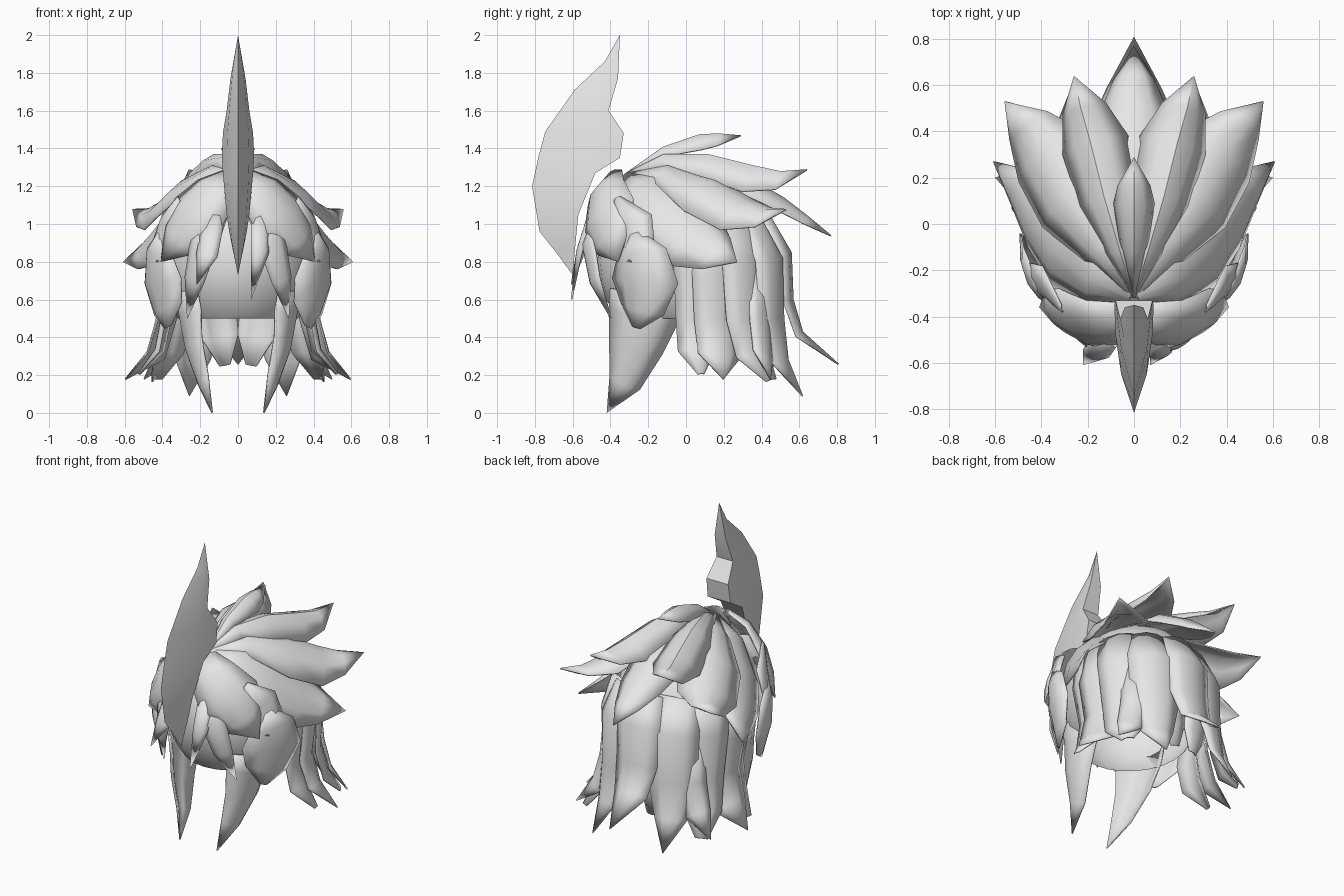
import bpy
import bmesh
import math
from mathutils import Vector

if "Cube" in bpy.data.objects:
    bpy.data.objects.remove(bpy.data.objects["Cube"], do_unlink=True)

# One plain grey for all the hair
grey = bpy.data.materials.new("hair_grey")
grey.use_nodes = True
grey.diffuse_color = (0.8, 0.8, 0.8, 1)
grey.node_tree.nodes["Principled BSDF"].inputs["Base Color"].default_value = (0.8, 0.8, 0.8, 1)


def finish(name, bm, angle=40, thickness=0):
    """Turn a bmesh into a shaded object, optionally a thin shell."""
    bmesh.ops.remove_doubles(bm, verts=bm.verts, dist=0.0005)
    mesh = bpy.data.meshes.new(name)
    bm.to_mesh(mesh)
    bm.free()
    mesh.materials.append(grey)
    obj = bpy.data.objects.new(name, mesh)
    bpy.context.collection.objects.link(obj)
    bpy.ops.object.select_all(action='DESELECT')
    obj.select_set(True)
    bpy.context.view_layer.objects.active = obj
    bpy.ops.object.shade_smooth_by_angle(angle=math.radians(angle))
    if thickness:
        shell = obj.modifiers.new("shell", 'SOLIDIFY')
        shell.thickness = thickness
        shell.offset = -1


def outward(point):
    """Direction away from the middle of the head."""
    return Vector((point.x, point.y, max(point.z - 0.75, 0))).normalized()


def lock(name, stations, curl=0.35, facing=None):
    """Curved leaf of hair along (x, y, z, half width) stations."""
    path = [Vector(s[:3]) for s in stations]
    bm = bmesh.new()
    rows = []
    for i, point in enumerate(path):
        along = (path[min(i + 1, len(path) - 1)] - path[max(i - 1, 0)]).normalized()
        side = along.cross(facing or outward(point)).normalized()
        out = side.cross(along)
        w = stations[i][3]
        rows.append([bm.verts.new(point + side * w * u - out * curl * w * u * u)
                     for u in (-1, -0.5, 0, 0.5, 1)])
    for a, b in zip(rows, rows[1:]):
        for j in range(len(a) - 1):
            bm.faces.new((a[j], a[j + 1], b[j + 1], b[j]))
    finish(name, bm, thickness=0.008)


def lock_pair(name, stations, curl=0.35, sideways=False):
    """The same lock on both sides of the head."""
    for label, sign in (("left", 1), ("right", -1)):
        facing = Vector((sign, -0.15, 0)) if sideways else None
        lock(f"{label}_{name}", [(sign * x, y, z, w) for x, y, z, w in stations], curl, facing)


# Scalp: an egg cut flat at the hairline
bm = bmesh.new()
bmesh.ops.create_uvsphere(bm, u_segments=24, v_segments=14, radius=1)
for v in bm.verts:
    v.co = Vector((v.co.x * 0.42, v.co.y * 0.47, v.co.z * 0.46 + 0.8))
bmesh.ops.bisect_plane(bm, geom=bm.verts[:] + bm.edges[:] + bm.faces[:],
                       plane_co=(0, 0, 0.5), plane_no=(0, 0, -1), clear_outer=True)
finish("scalp", bm)

# Crest: a blade with a sharp front ridge, rounded flanks and a broad back
# columns: ridge y, ridge z, back y, back z, half width
crest = [(-.6, .73, -.6, .73, 0), (-.68, .84, -.58, .95, .045),
         (-.775, .96, -.57, 1.05, .06), (-.815, 1.2, -.48, 1.27, .08),
         (-.78, 1.36, -.35, 1.35, .085), (-.745, 1.49, -.33, 1.48, .08),
         (-.59, 1.71, -.41, 1.6, .06), (-.43, 1.86, -.36, 1.77, .04),
         (-.35, 2, -.35, 2, 0)]
bm = bmesh.new()
rings = []
for fy, fz, by, bz, w in crest:
    my, mz = (fy + by) / 2, (fz + bz) / 2
    rings.append([bm.verts.new(p) for p in ((0, fy, fz), (w * 0.7, my, mz), (w, by, bz),
                                            (-w, by, bz), (-w * 0.7, my, mz))])
for a, b in zip(rings, rings[1:]):
    for j in range(5):
        k = (j + 1) % 5
        bm.faces.new((a[j], a[k], b[k], b[j]))
bmesh.ops.dissolve_degenerate(bm, dist=0.0005, edges=bm.edges)
bmesh.ops.recalc_face_normals(bm, faces=bm.faces)
finish("crest", bm)

# Crown locks fanning back from the parting
lock("crown_centre_lock", [(0, -.32, 1.27, .01), (0, -.12, 1.41, .06),
     (0, .07, 1.475, .09), (0, .17, 1.48, .07), (0, .29, 1.47, 0)], curl=0.9)
lock("crown_back_lock", [(0, -.3, 1.26, .02), (0, .05, 1.31, .12), (0, .35, 1.24, .18),
     (0, .52, 1.14, .15), (0, .65, 1.04, .09), (0, .77, .94, 0)], curl=0.5)
lock_pair("crown_inner_lock", [(0, -.32, 1.27, .01), (.06, -.12, 1.37, .07),
          (.13, .12, 1.37, .13), (.19, .36, 1.31, .15), (.23, .5, 1.28, .1),
          (.26, .64, 1.29, 0)], curl=0.8)
lock_pair("crown_outer_lock", [(.01, -.32, 1.27, .01), (.14, -.1, 1.31, .12),
          (.3, .12, 1.23, .2), (.41, .31, 1.12, .19), (.48, .42, 1.08, .11),
          (.56, .53, 1.08, 0)], curl=0.55)
lock_pair("crown_side_lock", [(.02, -.32, 1.27, .03), (.2, -.24, 1.22, .15),
          (.36, -.11, 1.08, .23), (.46, .03, .95, .2), (.53, .15, .87, .12),
          (.61, .27, .8, 0)], curl=0.4)

# Fringe swept to both sides, with loose spikes below it
lock_pair("fringe_sweep", [(.03, -.4, 1.28, .07), (.14, -.47, 1.2, .15),
          (.27, -.47, 1.06, .2), (.35, -.43, .93, .15), (.41, -.36, .8, 0)], curl=0.4)
lock_pair("fringe_spike", [(.12, -.48, 1.1, .08), (.19, -.54, .9, .08),
          (.24, -.5, .7, .06), (.27, -.4, .5, 0)], curl=0.3)
lock("left_fringe_wisp", [(.12, -.52, 1.05, .05), (.12, -.58, .86, .05), (.07, -.61, .6, 0)])
lock("right_fringe_wisp", [(-.13, -.52, 1.05, .06), (-.17, -.58, .84, .06), (-.22, -.61, .68, 0)])

# Temple leaves and the long locks beside the face
lock_pair("temple_upper_leaf", [(.32, -.37, 1.14, .02), (.4, -.29, 1.01, .11),
          (.43, -.28, .9, .11), (.43, -.3, .8, .03)])
lock_pair("temple_leaf", [(.42, -.28, .95, .04), (.46, -.26, .85, .15),
          (.46, -.25, .69, .2), (.41, -.26, .54, .14), (.38, -.27, .45, .03)])
lock_pair("face_lock", [(.33, -.23, .63, .19), (.31, -.24, .5, .19), (.28, -.28, .34, .15),
          (.21, -.335, .15, .09), (.14, -.42, 0, 0)], curl=0.45, sideways=True)

# Back hair hanging in a ring with flared tips
lock("nape_centre_lock", [(0, .45, 1.04, .12), (0, .56, .85, .16), (0, .57, .6, .15),
     (0, .62, .43, .12), (0, .81, .26, 0)])
lock_pair("nape_inner_lock", [(.12, .43, .9, .1), (.13, .5, .6, .11),
          (.1, .49, .4, .1), (.07, .48, .25, .03)])
lock_pair("nape_long_lock", [(.22, .38, 1.03, .13), (.24, .49, .82, .16), (.24, .5, .5, .15),
          (.25, .53, .28, .1), (.26, .62, .09, 0)])
lock_pair("nape_outer_lock", [(.35, .27, 1.02, .14), (.39, .34, .8, .15), (.37, .35, .5, .14),
          (.4, .38, .32, .12), (.44, .46, .18, .04)])
lock_pair("nape_flared_lock", [(.32, .4, .8, .08), (.34, .42, .5, .09),
          (.39, .43, .32, .08), (.5, .45, .18, 0)])
lock_pair("ear_back_lock", [(.42, .14, .97, .12), (.46, .17, .74, .13), (.42, .18, .5, .13),
          (.47, .19, .32, .12), (.6, .2, .18, 0)])
lock_pair("ear_front_lock", [(.43, .03, .97, .1), (.46, .06, .75, .12), (.41, .06, .5, .11),
          (.44, .06, .34, .1), (.53, .08, .21, .02)])
